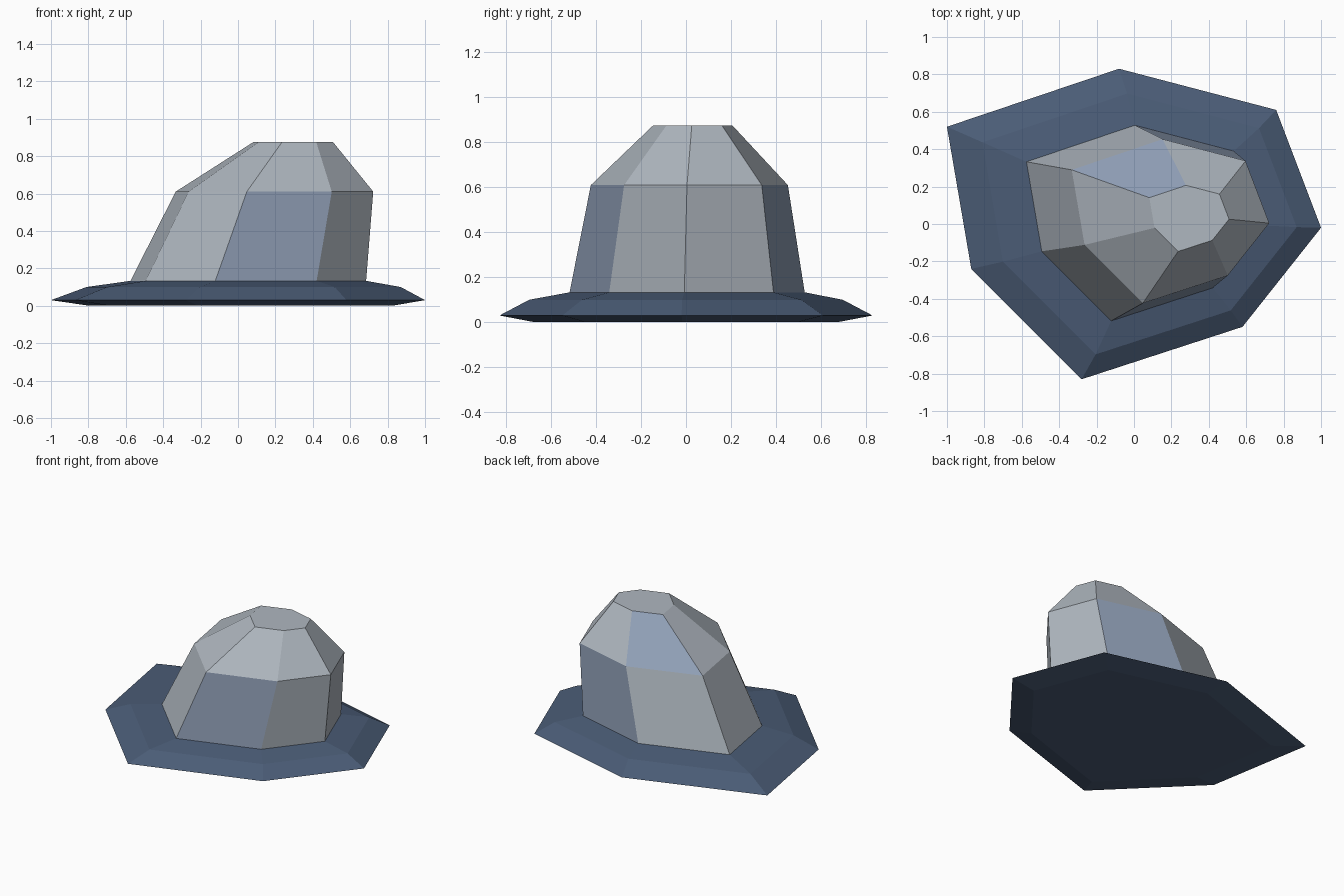
import bpy
import bmesh

if "Cube" in bpy.data.objects:
    bpy.data.objects.remove(bpy.data.objects["Cube"], do_unlink=True)


def make_material(name, rgb):
    mat = bpy.data.materials.new(name)
    mat.use_nodes = True
    colour = (*rgb, 1.0)
    mat.diffuse_color = colour
    bsdf = mat.node_tree.nodes["Principled BSDF"]
    bsdf.inputs["Base Color"].default_value = colour
    bsdf.inputs["Roughness"].default_value = 0.9
    return mat


navy = make_material("navy", (0.069, 0.107, 0.181))
grey = make_material("stone grey", (0.43, 0.475, 0.525))
blue = make_material("slate blue", (0.275, 0.342, 0.462))

# Seven-sided footprint shared by every level
outline = [(-1.0, 0.52), (-0.08, 0.83), (0.76, 0.61), (1.0, -0.02),
           (0.58, -0.55), (-0.28, -0.83), (-0.87, -0.24)]


def stack(name, levels, materials, accents=(), cap_bottom=True):
    """Loft scaled footprints; each level is (scale, x shift, y shift, z)."""
    bm = bmesh.new()
    rings = [[bm.verts.new((x * s + dx, y * s + dy, z)) for x, y in outline]
             for s, dx, dy, z in levels]
    n = len(outline)
    for tier, (low, high) in enumerate(zip(rings, rings[1:])):
        for i in range(n):
            j = (i + 1) % n
            face = bm.faces.new((low[i], high[i], high[j], low[j]))
            face.material_index = int((tier, i) in accents)
    bm.faces.new(list(reversed(rings[-1])))
    if cap_bottom:
        bm.faces.new(rings[0])
    bm.normal_update()
    mesh = bpy.data.meshes.new(name)
    bm.to_mesh(mesh)
    bm.free()
    for mat in materials:
        mesh.materials.append(mat)
    obj = bpy.data.objects.new(name, mesh)
    bpy.context.collection.objects.link(obj)
    return obj


# Wide faceted base
stack("base_skirt", [(0.81, 0.015, 0.0, 0.0), (1.0, 0.0, 0.0, 0.03),
                     (0.84, 0.03, 0.0, 0.1), (0.63, 0.055, 0.005, 0.133)], [navy])

# Leaning rock with a few bluish facets, given as (tier, side)
stack("rock_crown", [(0.63, 0.055, 0.005, 0.133), (0.528, 0.195, 0.015, 0.61),
                     (0.213, 0.295, 0.03, 0.875)], [grey, blue],
      accents={(0, 1), (0, 4), (1, 0)}, cap_bottom=False)
